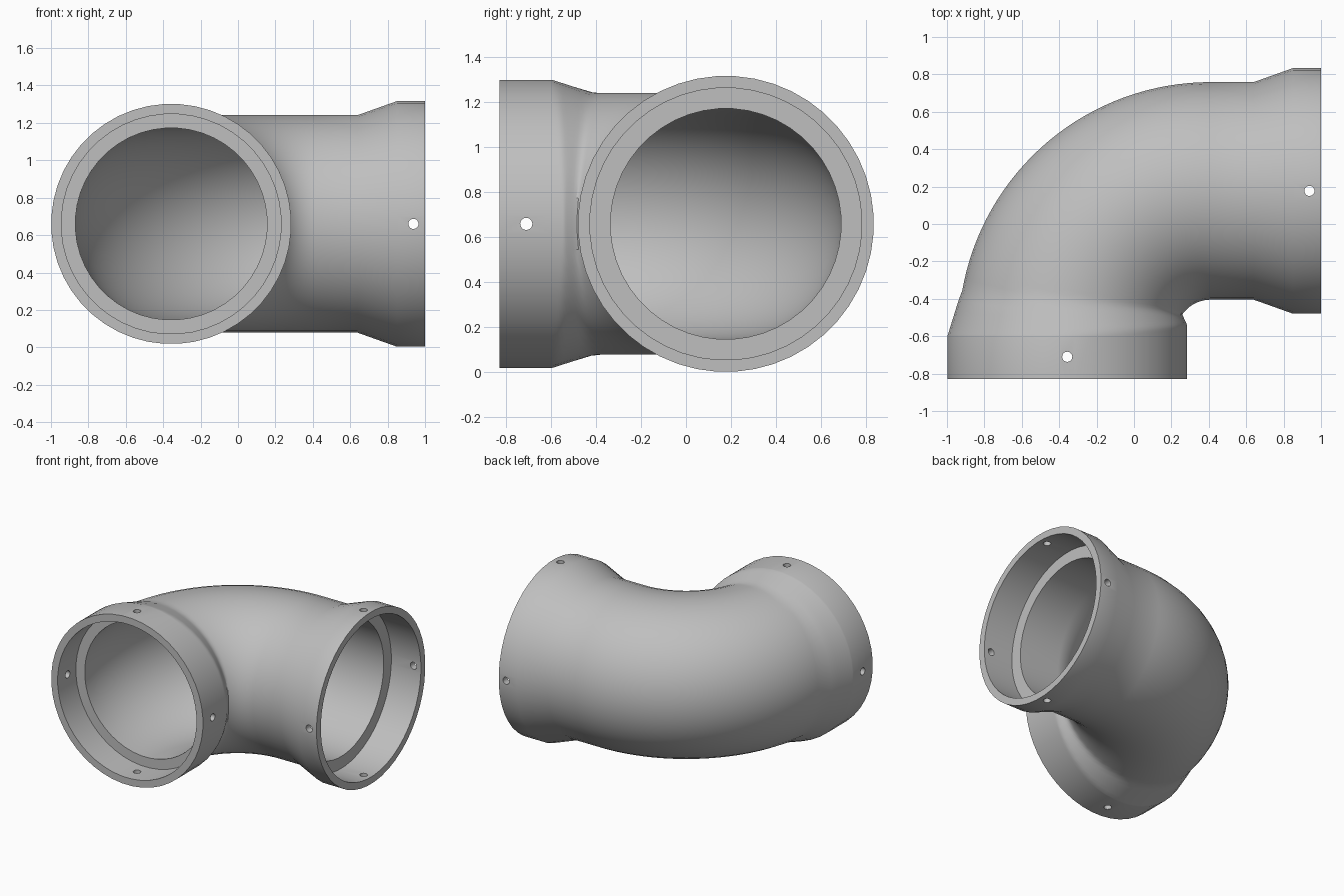
import bpy, bmesh
from math import pi, sin, cos, hypot
from mathutils import Vector, Matrix

cube = bpy.data.objects.get("Cube")
if cube:
    bpy.data.objects.remove(cube, do_unlink=True)

# Main dimensions
SEG = 48
BEND = 0.767                        # bend radius of the centreline
PIVOT = Vector((0.41, -0.59, 0.66))  # centre of the bend
PIPE, BORE = 0.583, 0.513
FRONT_OUT, FRONT_IN = 0.642, 0.588
SIDE_OUT, SIDE_IN = 0.658, 0.605
STEPS = 36

gray = bpy.data.materials.new("pipe gray")
gray.use_nodes = True
gray.diffuse_color = (0.52, 0.52, 0.52, 1)
gray.node_tree.nodes["Principled BSDF"].inputs["Base Color"].default_value = gray.diffuse_color


def front_taper(y, phi):
    """Outer radius of the front socket, with a fuller inside corner."""
    start = 0.06 * max(0, -cos(phi)) - 0.01
    t = min(max((y - start) / (0.18 - start), 0), 1)
    return FRONT_OUT + (PIPE - FRONT_OUT) * t


def swell(theta, phi):
    """Outer radius on the bend where the socket taper overlaps it."""
    r = PIPE
    for _ in range(12):
        d = BEND + r * cos(phi)
        y = d * sin(theta)
        if y < 0.18:
            u = d * cos(theta) - BEND
            r = max(PIPE, r * front_taper(y, phi) / max(hypot(u, r * sin(phi)), 0.01))
    return r


def ring(bm, theta, radius, front=0, side=0):
    """Cross-section at a bend angle, pushed along a straight end."""
    verts = []
    for i in range(SEG):
        phi = 2 * pi * (i + 0.5) / SEG
        r = radius(theta, phi) if callable(radius) else radius
        d = BEND + r * cos(phi)
        p = Vector((-d * cos(theta) + side, d * sin(theta) - front, r * sin(phi)))
        verts.append(bm.verts.new(PIVOT + p))
    return verts


# Elbow: outer skin, side socket, bore and front socket as one closed sweep
bm = bmesh.new()
angles = [pi / 2 * i / STEPS for i in range(STEPS + 1)]
rings = [ring(bm, 0, FRONT_OUT, front=f) for f in (0.24, 0.01)]
rings += [ring(bm, a, swell) for a in angles]
for s, r in ((0.23, PIPE), (0.44, SIDE_OUT), (0.59, SIDE_OUT),
             (0.59, SIDE_IN), (0.34, SIDE_IN), (0.34, BORE)):
    rings.append(ring(bm, pi / 2, r, side=s))
rings += [ring(bm, a, BORE) for a in reversed(angles)]
for f, r in ((0.02, BORE), (0.02, FRONT_IN), (0.24, FRONT_IN)):
    rings.append(ring(bm, 0, r, front=f))
for a, b in zip(rings, rings[1:] + rings[:1]):
    for i in range(SEG):
        j = (i + 1) % SEG
        bm.faces.new((a[i], a[j], b[j], b[i]))
bmesh.ops.recalc_face_normals(bm, faces=bm.faces)
mesh = bpy.data.meshes.new("elbow_pipe")
bm.to_mesh(mesh)
bm.free()
mesh.materials.append(gray)
elbow = bpy.data.objects.new("elbow_pipe", mesh)
bpy.context.collection.objects.link(elbow)

# Screw holes: crossed cutters through both sockets
cutter_mesh = bpy.data.meshes.new("hole_cutter")
bm = bmesh.new()
front_hub, side_hub = Vector((-0.357, -0.71, 0.66)), Vector((0.938, 0.177, 0.66))
for hub, axis in ((front_hub, "Z"), (front_hub, "X"), (side_hub, "Z"), (side_hub, "Y")):
    turn = {"Z": Matrix(), "X": Matrix.Rotation(pi / 2, 4, "Y"),
            "Y": Matrix.Rotation(pi / 2, 4, "X")}[axis]
    # one short cutter for each wall, so that no cutters cross
    for side in (-1, 1):
        place = Matrix.Translation(hub) @ turn @ Matrix.Translation((0, 0, side * 0.63))
        bmesh.ops.create_cone(bm, cap_ends=True, segments=20, radius1=0.027,
                              radius2=0.027, depth=0.2, matrix=place)
bm.to_mesh(cutter_mesh)
bm.free()
cutter_mesh.materials.append(gray)
cutter = bpy.data.objects.new("hole_cutter", cutter_mesh)
cutter.hide_render = True
bpy.context.collection.objects.link(cutter)

bpy.ops.object.select_all(action="DESELECT")
bpy.context.view_layer.objects.active = elbow
elbow.select_set(True)
holes = elbow.modifiers.new("screw_holes", "BOOLEAN")
holes.operation = "DIFFERENCE"
holes.solver = "EXACT"
holes.object = cutter
bpy.ops.object.modifier_apply(modifier=holes.name)
bpy.data.objects.remove(cutter, do_unlink=True)
bpy.ops.object.shade_smooth_by_angle(angle=pi / 6)
